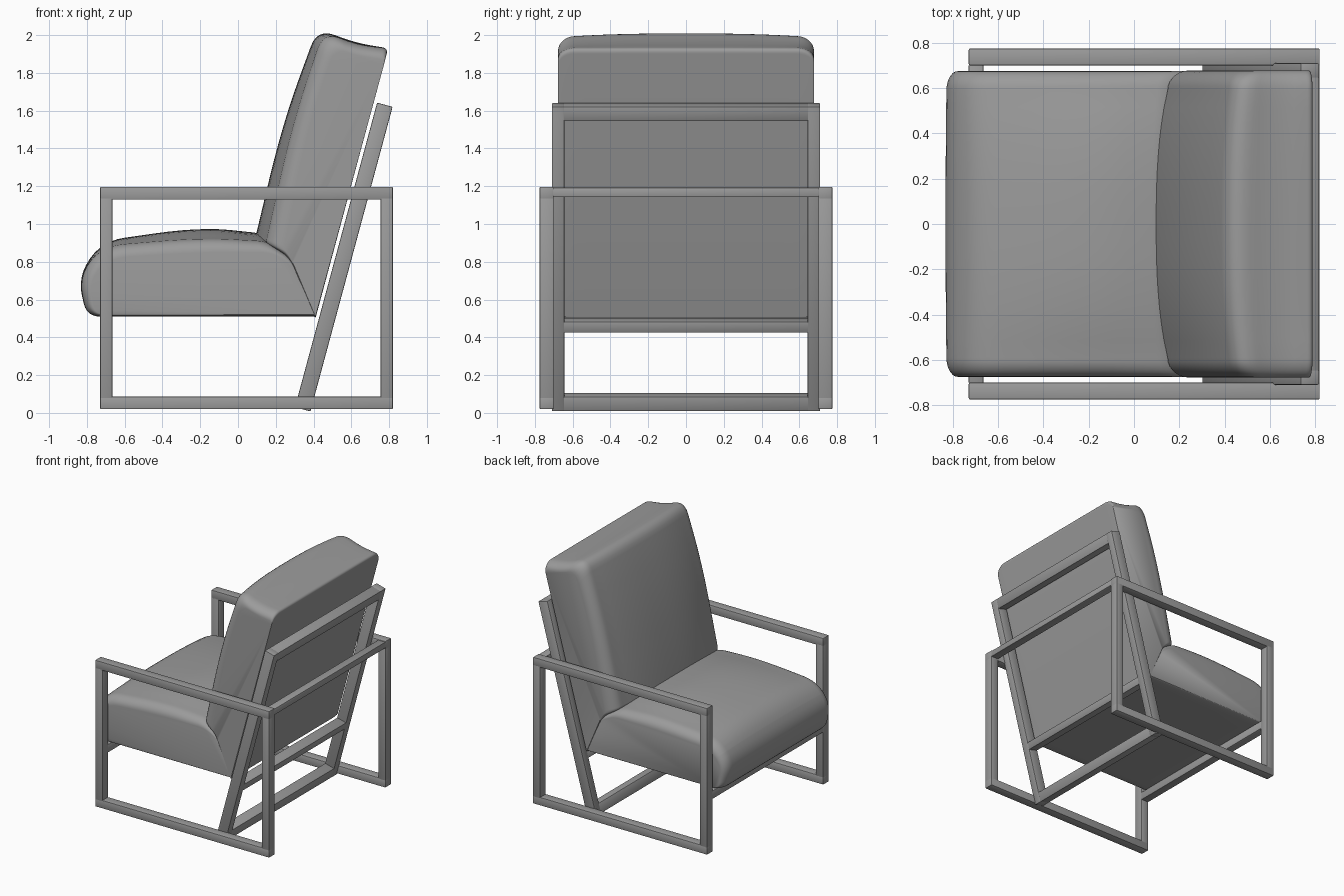
import bpy, bmesh, math
from mathutils import Vector

if "Cube" in bpy.data.objects:
    bpy.data.objects.remove(bpy.data.objects["Cube"])

grey = bpy.data.materials.new("mid grey")
grey.use_nodes = True
grey.diffuse_color = (0.33, 0.33, 0.33, 1)
grey.node_tree.nodes["Principled BSDF"].inputs["Base Color"].default_value = grey.diffuse_color


def finish(name, bm, angle):
    bmesh.ops.recalc_face_normals(bm, faces=bm.faces)
    mesh = bpy.data.meshes.new(name)
    bm.to_mesh(mesh)
    bm.free()
    mesh.materials.append(grey)
    obj = bpy.data.objects.new(name, mesh)
    bpy.context.collection.objects.link(obj)
    bpy.ops.object.select_all(action="DESELECT")
    obj.select_set(True)
    bpy.context.view_layer.objects.active = obj
    bpy.ops.object.shade_smooth_by_angle(angle=math.radians(angle))
    return obj


def bar(name, center, size, tilt=0):
    bm = bmesh.new()
    bmesh.ops.create_cube(bm, size=1)
    bmesh.ops.scale(bm, vec=size, verts=bm.verts)
    bmesh.ops.bevel(bm, geom=bm.edges[:], offset=0.006, segments=2, affect="EDGES", profile=0.5)
    obj = finish(name, bm, 30)
    obj.location = center
    obj.rotation_euler.y = tilt
    return obj


def rounded(corners, steps=6):
    """Soften each corner (x, z, cut length) of a closed outline."""
    pts = []
    for i, (x, z, cut) in enumerate(corners):
        p = Vector((x, z))
        ends = []
        for j in (i - 1, (i + 1) % len(corners)):
            d = Vector(corners[j][:2]) - p
            ends.append(p + d.normalized() * min(cut, d.length * 0.49))
        for k in range(steps + 1):
            t = k / steps
            pts.append(ends[0] * (1 - t) ** 2 + p * 2 * t * (1 - t) + ends[1] * t * t)
    return pts


def cushion(name, middle, side, cap, flat, half):
    """Loft crowned outlines across the width, rounding over at both sides."""
    middle, side, cap = rounded(middle), rounded(side), rounded(cap)
    mix = lambda a, b, w: [p.lerp(q, w) for p, q in zip(a, b)]
    stations = [(flat * k / 8, mix(middle, side, (k / 8) ** 2.5)) for k in range(9)]
    for k in range(1, 8):
        a = math.pi / 2 * k / 7
        stations.append((flat + (half - flat) * math.sin(a), mix(side, cap, 1 - math.cos(a))))
    stations = [(-y, s) for y, s in reversed(stations[1:])] + stations
    bm = bmesh.new()
    rings = [[bm.verts.new((p.x, y, p.y)) for p in s] for y, s in stations]
    n = len(middle)
    for a, b in zip(rings, rings[1:]):
        for i in range(n):
            j = (i + 1) % n
            bm.faces.new((a[i], a[j], b[j], b[i]))
    bm.faces.new(rings[0])
    bm.faces.new(rings[-1])
    return finish(name, bm, 40)


# Cushions
cushion("seat_cushion",
        [(-0.80, 0.51, 0.07), (-0.85, 0.72, 0.12), (-0.72, 0.91, 0.12),
         (-0.2, 0.985, 0.4), (0.13, 0.95, 0.05), (0.28, 0.83, 0.05), (0.41, 0.51, 0.01)],
        [(-0.80, 0.51, 0.07), (-0.845, 0.72, 0.12), (-0.72, 0.885, 0.12),
         (-0.2, 0.93, 0.4), (0.15, 0.91, 0.05), (0.28, 0.83, 0.05), (0.41, 0.51, 0.01)],
        [(-0.76, 0.52, 0.06), (-0.79, 0.70, 0.10), (-0.68, 0.82, 0.10),
         (-0.2, 0.85, 0.4), (0.17, 0.85, 0.05), (0.28, 0.80, 0.05), (0.41, 0.52, 0.01)],
        0.59, 0.675)
cushion("back_cushion",
        [(0.41, 0.50, 0.01), (0.795, 1.93, 0.03), (0.62, 1.96, 0.08), (0.42, 2.035, 0.10),
         (0.235, 1.53, 0.4), (0.09, 0.92, 0.02), (0.27, 0.82, 0.05)],
        [(0.41, 0.50, 0.01), (0.795, 1.93, 0.03), (0.63, 1.95, 0.08), (0.45, 2.02, 0.10),
         (0.285, 1.53, 0.4), (0.145, 0.90, 0.02), (0.27, 0.82, 0.05)],
        [(0.41, 0.51, 0.01), (0.78, 1.87, 0.03), (0.64, 1.89, 0.08), (0.51, 1.93, 0.10),
         (0.37, 1.51, 0.4), (0.24, 0.87, 0.02), (0.28, 0.82, 0.05)],
        0.59, 0.678)

# Side frames and leaning back posts
tilt = math.radians(15.1)


def along(s, y=0):
    return (0.3425 + s * math.sin(tilt), y, 0.019 + s * math.cos(tilt))


for label, sgn in (("left", 1), ("right", -1)):
    y = sgn * 0.738
    bar(label + "_arm", (0.045, y, 1.163), (1.55, 0.074, 0.068))
    bar(label + "_floor_rail", (0.045, y, 0.053), (1.55, 0.074, 0.066))
    bar(label + "_front_leg", (-0.697, y, 0.608), (0.066, 0.074, 1.07))
    bar(label + "_rear_leg", (0.787, y, 0.608), (0.066, 0.074, 1.07))
    bar(label + "_back_post", along(0.835, sgn * 0.677), (0.085, 0.066, 1.67), tilt)

# Cross bars
for label, s, height in (("top", 1.63, 0.08), ("seat", 0.46, 0.06), ("floor", 0.04, 0.08)):
    bar("back_" + label + "_bar", along(s), (0.084, 1.30, height), tilt)
bar("rear_arm_bar", (0.787, 0, 1.167), (0.066, 1.41, 0.05))
bar("front_seat_bar", (-0.697, 0, 0.475), (0.066, 1.41, 0.066))
